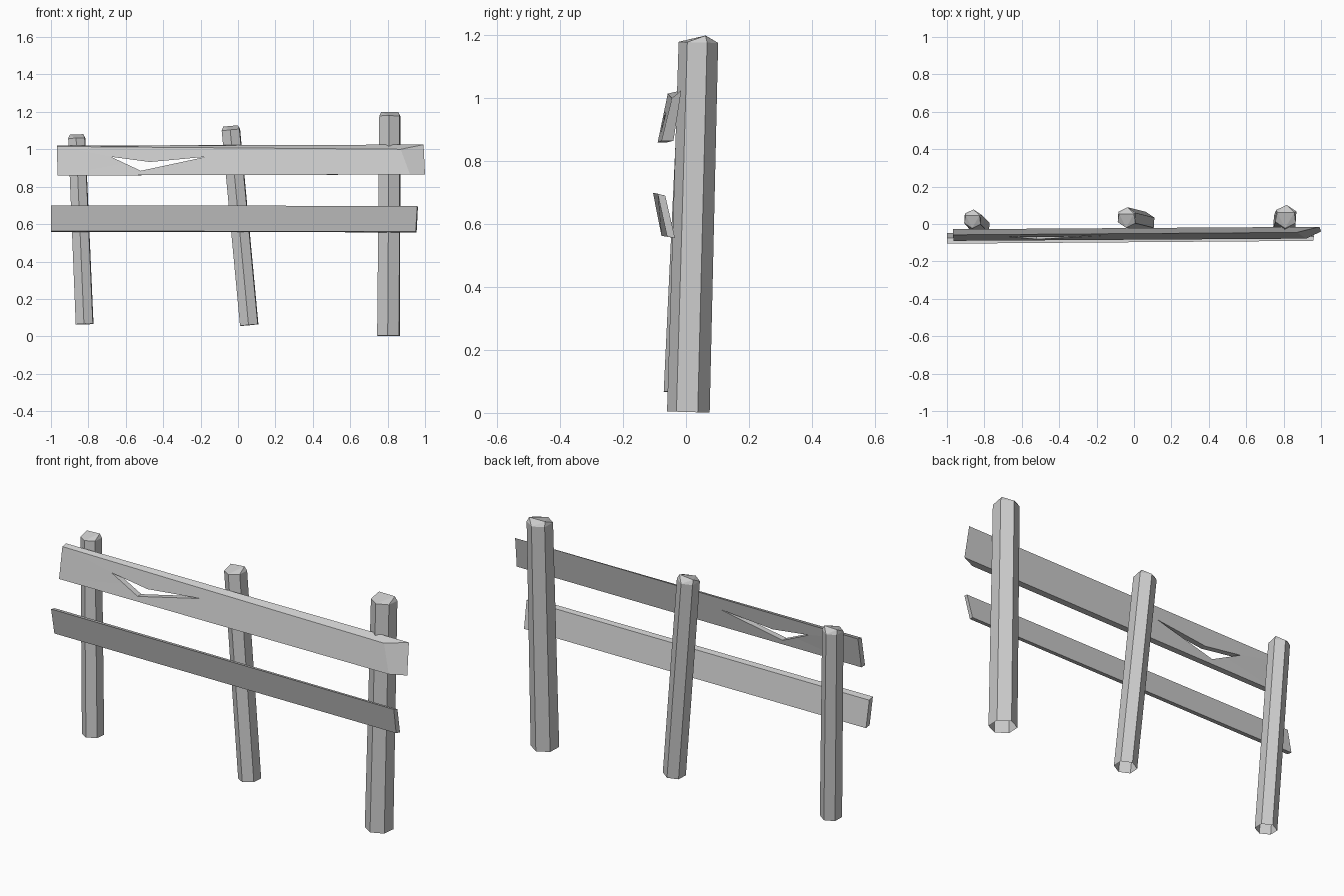
import bpy, bmesh, math
from mathutils import Vector, Matrix

if "Cube" in bpy.data.objects:
    bpy.data.objects.remove(bpy.data.objects["Cube"])


def finish(bm, name):
    bmesh.ops.recalc_face_normals(bm, faces=bm.faces)
    mesh = bpy.data.meshes.new(name)
    bm.to_mesh(mesh)
    bm.free()
    obj = bpy.data.objects.new(name, mesh)
    bpy.context.collection.objects.link(obj)
    return obj


def post(name, base, top, r_base, r_top, turn):
    """Leaning six-sided post with a small ridged cap and open underside."""
    base, top = Vector(base), Vector(top)
    axis = top - base
    length = axis.length
    # local frame: z along the post, x kept close to world x
    z = axis.normalized()
    y = z.cross(Vector((1, 0, 0))).normalized()
    frame = Matrix((y.cross(z), y, z)).transposed()
    bm = bmesh.new()

    def ring(r, h):
        return [bm.verts.new(base + frame @ Vector((
            r * math.cos(math.radians(turn + 60 * i)),
            r * math.sin(math.radians(turn + 60 * i)), h))) for i in range(6)]

    low, high = ring(r_base, 0), ring(r_top, length - 0.022)
    ridge = [bm.verts.new(base + frame @ Vector((s * r_top * 0.72, r_top * 0.35, length)))
             for s in (1, -1)]
    for i in range(6):
        j = (i + 1) % 6
        bm.faces.new((low[i], low[j], high[j], high[i]))
    # cap: slopes from the rim to the ridge (rim starts at the front corner)
    a, b = ridge
    for f in ((high[0], high[1], a), (high[1], high[2], a),
              (high[2], b, a), (high[2], high[3], b), (high[3], high[4], b),
              (high[4], high[5], b), (high[5], a, b), (high[5], high[0], a)):
        if len(set(f)) == 3:
            bm.faces.new(f)
    return finish(bm, name)


def rail(name, left, right):
    """Plank from two end quads: front top, back top, back bottom, front bottom."""
    bm = bmesh.new()
    l = [bm.verts.new(p) for p in left]
    r = [bm.verts.new(p) for p in right]
    bm.faces.new(l)
    bm.faces.new(r)
    for i in range(4):
        j = (i + 1) % 4
        bm.faces.new((l[i], l[j], r[j], r[i]))
    return finish(bm, name)


# Posts
post("left_post", (-0.82, -0.018, 0.065), (-0.863, 0.028, 1.08), 0.053, 0.051, -34)
post("middle_post", (0.06, 0.01, 0.06), (-0.04, 0.035, 1.125), 0.055, 0.055, -34)
post("right_post", (0.805, 0.0075, 0.003), (0.812, 0.04, 1.2), 0.068, 0.063, -34)

# Rails
rail("lower_rail",
     [(-1, -0.105, 0.70), (-1, -0.075, 0.693), (-1, -0.048, 0.558), (-1, -0.078, 0.563)],
     [(0.958, -0.09, 0.697), (0.962, -0.066, 0.69), (0.955, -0.035, 0.556), (0.95, -0.06, 0.56)])
upper = rail("upper_rail",
     [(-0.968, -0.058, 1.015), (-0.968, -0.028, 1.02), (-0.965, -0.06, 0.86), (-0.965, -0.09, 0.86)],
     [(0.87, -0.045, 1.0), (0.992, -0.015, 1.025), (1.0, -0.04, 0.865), (0.92, -0.078, 0.865)])

# Splintered hole through the upper rail
outline = [(-0.68, 0.96), (-0.52, 0.885), (-0.17, 0.96), (-0.47, 0.932)]
cut = rail("hole_cutter", [(x, -0.3, z) for x, z in outline], [(x, 0.2, z) for x, z in outline])
mod = upper.modifiers.new("hole", 'BOOLEAN')
mod.object = cut
mod.operation = 'DIFFERENCE'
mod.solver = 'EXACT'
bpy.context.view_layer.objects.active = upper
bpy.ops.object.modifier_apply(modifier=mod.name)
bpy.data.objects.remove(cut)
